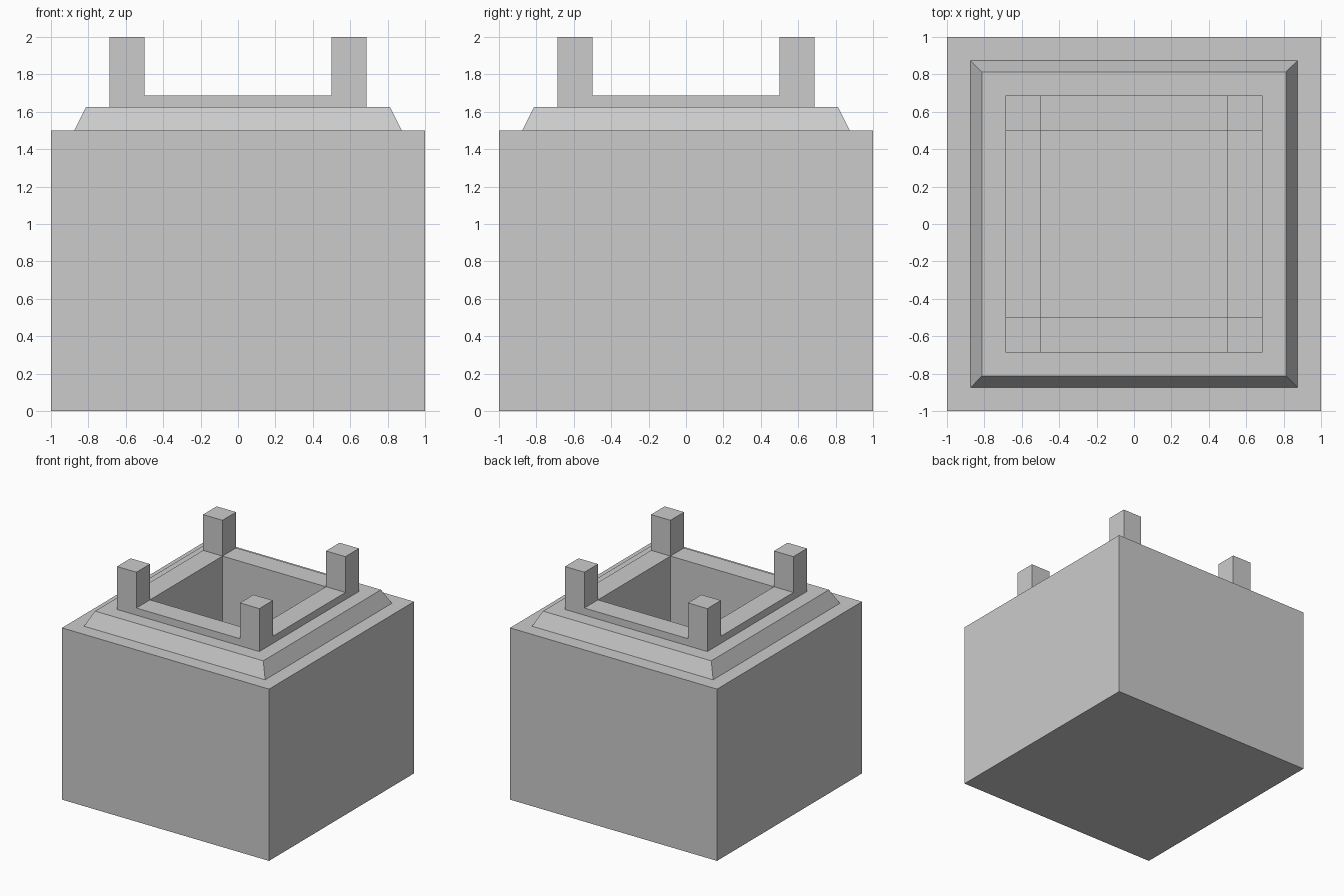
import bpy
import bmesh

if "Cube" in bpy.data.objects:
    bpy.data.objects.remove(bpy.data.objects["Cube"])

SIGNS = [(-1, -1), (1, -1), (1, 1), (-1, 1)]


def square_loft(name, profile, cap_start=False, cap_end=False):
    """Stack square rings given as (half_width, z) and skin between them."""
    bm = bmesh.new()
    rings = [[bm.verts.new((sx * h, sy * h, z)) for sx, sy in SIGNS]
             for h, z in profile]
    for a, b in zip(rings, rings[1:]):
        for i in range(4):
            j = (i + 1) % 4
            bm.faces.new((a[i], a[j], b[j], b[i]))
    if cap_start:
        bm.faces.new(rings[0][::-1])
    if cap_end:
        bm.faces.new(rings[-1])
    mesh = bpy.data.meshes.new(name)
    bm.to_mesh(mesh)
    bm.free()
    obj = bpy.data.objects.new(name, mesh)
    bpy.context.collection.objects.link(obj)
    return obj


BLOCK_TOP, COLLAR_TOP, RIM_TOP, POST_TOP = 1.5, 1.625, 1.6875, 2.0
RIM_OUT, RIM_IN, CAVITY_FLOOR = 0.6875, 0.5, 0.5

# Main block with its narrow top ledge
square_loft("base_block", [(1, 0), (1, BLOCK_TOP), (0.875, BLOCK_TOP)],
            cap_start=True)

# Sloped collar with flat top
square_loft("sloped_collar", [(0.875, BLOCK_TOP), (0.8125, COLLAR_TOP),
                              (RIM_OUT, COLLAR_TOP)])

# Raised rim running down into the hollow centre
square_loft("rim_and_cavity", [(RIM_OUT, COLLAR_TOP), (RIM_OUT, RIM_TOP),
                               (RIM_IN, RIM_TOP), (RIM_IN, CAVITY_FLOOR)],
            cap_end=True)

# Corner posts: one post mirrored to all four corners
half = (RIM_OUT - RIM_IN) / 2
posts = square_loft("corner_posts", [(half, RIM_TOP), (half, POST_TOP)],
                    cap_end=True)
for v in posts.data.vertices:
    v.co.x += RIM_IN + half
    v.co.y += RIM_IN + half
mirror = posts.modifiers.new("mirror", 'MIRROR')
mirror.use_axis = (True, True, False)
